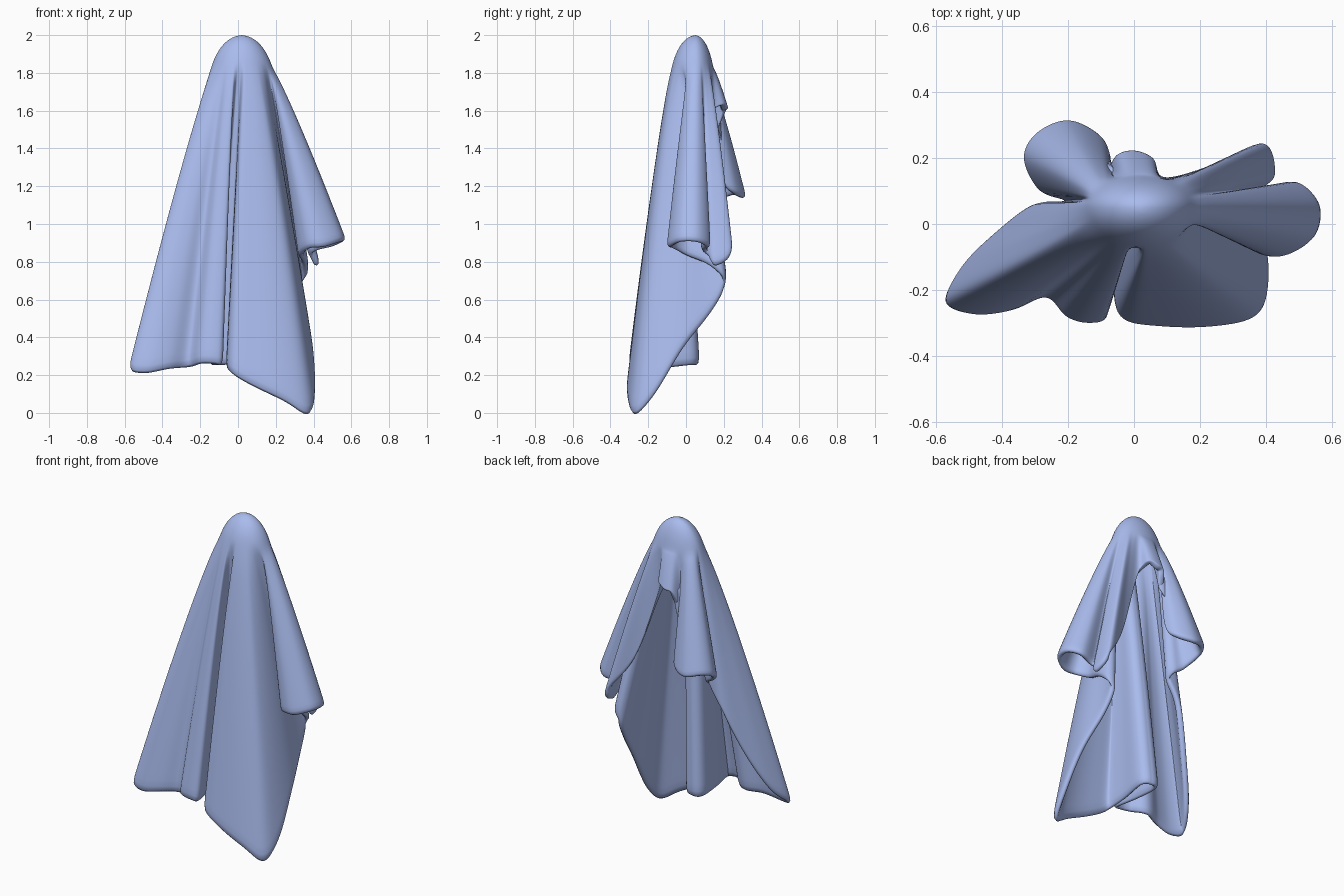
import bpy, bmesh, math

if "Cube" in bpy.data.objects:
    bpy.data.objects.remove(bpy.data.objects["Cube"])

APEX = (0.02, 0.05, 2.0)
# hem of the hanging cloth, counterclockwise from the deep front crease
HEM = [(-.085, .035, .25), (-.055, .01, .25), (-.065, -.15, .23), (-.045, -.285, .21), (.08, -.315, .14),
       (.25, -.315, .06), (.38, -.28, -.01), (.415, -.17, .1), (.4, -.02, .34), (.36, .13, .53),
       (.345, .2, .68), (.34, .12, .78), (.32, 0, .83), (.37, -.085, .87), (.46, -.1, .88),
       (.555, -.04, .91), (.57, .06, .91), (.5, .13, .88), (.4, .11, .85), (.435, .15, .78),
       (.4, .25, .86), (.24, .18, 1.08), (.09, .14, 1.55), (.06, .2, 1.63), (0, .225, 1.61),
       (-.055, .21, 1.59), (-.08, .16, 1.45), (-.07, .2, 1.22), (-.1, .27, 1.16), (-.2, .32, 1.14),
       (-.3, .28, 1.16), (-.34, .2, 1.14), (-.29, .1, 1.07), (-.21, .07, 1.0), (-.31, .06, .83),
       (-.43, -.03, .53), (-.53, -.13, .32), (-.58, -.24, .23), (-.49, -.28, .21), (-.37, -.265, .23),
       (-.27, -.225, .24), (-.21, -.285, .26), (-.14, -.305, .26), (-.08, -.28, .25), (-.105, -.14, .25),
       (-.12, .02, .25)]
# hem index -> angle (degrees) where that fold leaves the rounded top
ANGLES = [(0, 266), (3, 275), (6, 300), (12, 335), (16, 365), (18, 383), (20, 405), (22, 425),
          (24, 450), (26, 475), (29, 500), (33, 525), (37, 560), (40, 596), (42, 612), (46, 626)]
STEPS, DOME, DROP = 4, 6, 20
N = len(HEM)


def hem_point(s):
    """Smooth closed curve through the hem points."""
    i, t = int(s), s - int(s)
    a, b, c, d = (HEM[(i + k) % N] for k in (-1, 0, 1, 2))
    return [0.5 * (2 * q + (r - p) * t + (2 * p - 5 * q + 4 * r - w) * t * t
                   + (3 * q - p - 3 * r + w) * t ** 3) for p, q, r, w in zip(a, b, c, d)]


def top_angle(s):
    for (i, a), (j, b) in zip(ANGLES, ANGLES[1:]):
        if s <= j:
            return math.radians(a + (b - a) * (s - i) / (j - i))


def column(s):
    """One line of the cloth from the apex, over the dome, down to the hem."""
    hem, ang, pts = hem_point(s), top_angle(s), []
    depth = .14 if math.sin(ang) < 0 else .105
    for k in range(1, DOME + 1):
        e = math.radians(65) * k / DOME
        pts.append((APEX[0] + .18 * math.sin(e) * math.cos(ang),
                    APEX[1] + depth * math.sin(e) * math.sin(ang),
                    APEX[2] - .30 * (1 - math.cos(e))))
    base = pts[-1]
    for k in range(1, DROP + 1):
        u = k / DROP
        w, v = u ** 0.9, u ** 0.82
        pts.append((base[0] + (hem[0] - base[0]) * w,
                    base[1] + (hem[1] - base[1]) * v,
                    base[2] + (hem[2] - base[2]) * u))
    return pts


# draped cloth surface
bm = bmesh.new()
apex = bm.verts.new(APEX)
cols = [[bm.verts.new(p) for p in column(k / STEPS)] for k in range(N * STEPS)]
for k, a in enumerate(cols):
    b = cols[(k + 1) % len(cols)]
    bm.faces.new((apex, a[0], b[0]))
    for j in range(len(a) - 1):
        bm.faces.new((a[j], a[j + 1], b[j + 1], b[j]))
for f in bm.faces:
    f.smooth = True
mesh = bpy.data.meshes.new("draped_cloth")
bm.to_mesh(mesh)
bm.free()
cloth = bpy.data.objects.new("draped_cloth", mesh)
bpy.context.collection.objects.link(cloth)

# cloth thickness with a rounded hem
solid = cloth.modifiers.new("thickness", 'SOLIDIFY')
solid.thickness = 0.035
solid.offset = -1
sub = cloth.modifiers.new("smooth", 'SUBSURF')
sub.levels = sub.render_levels = 1

# blue cloth colour
mat = bpy.data.materials.new("blue_cloth")
mat.diffuse_color = (0.40, 0.50, 0.85, 1)
mat.use_nodes = True
mat.node_tree.nodes["Principled BSDF"].inputs["Base Color"].default_value = mat.diffuse_color
mesh.materials.append(mat)
